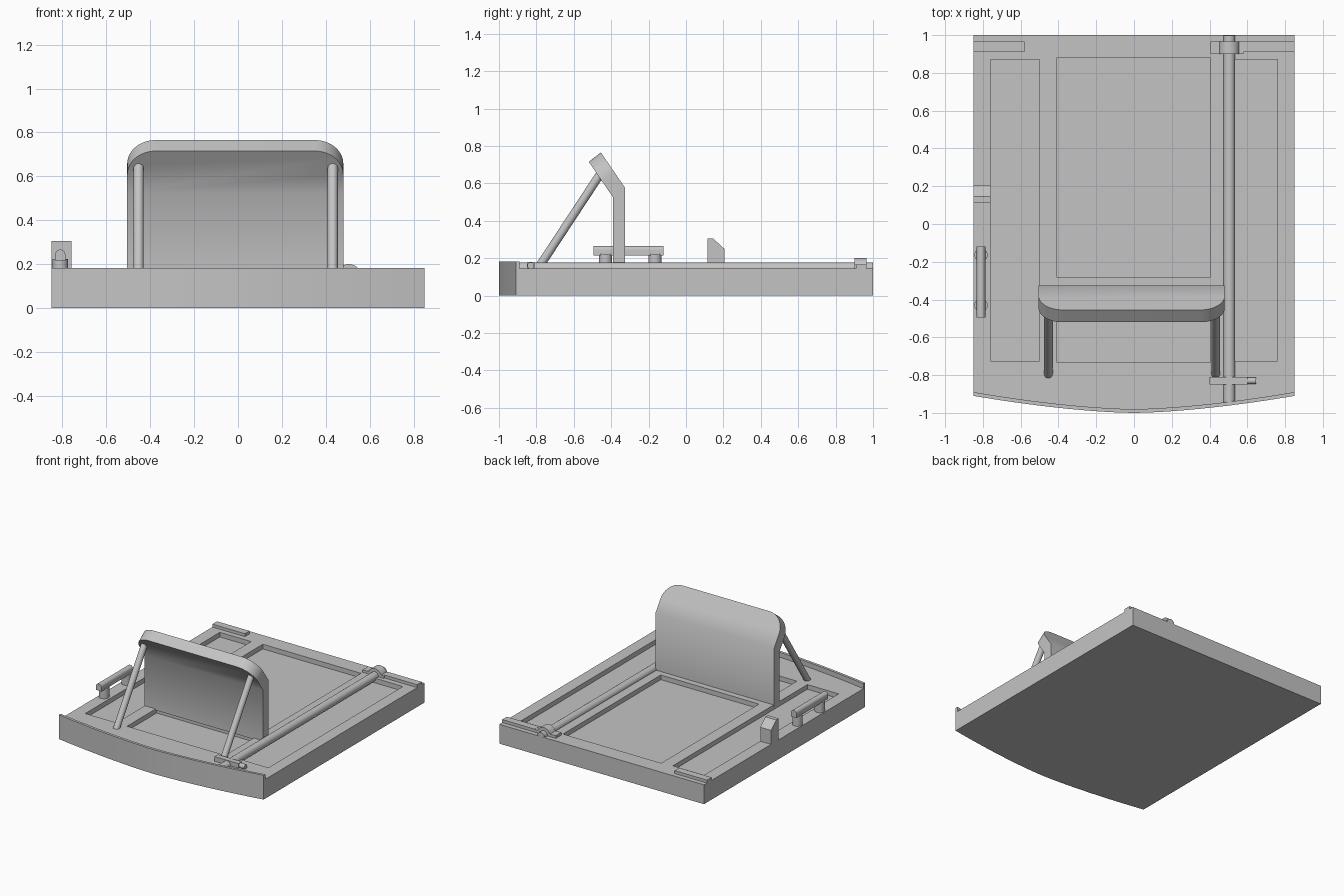
import bpy, bmesh, math
from mathutils import Vector

if "Cube" in bpy.data.objects:
    bpy.data.objects.remove(bpy.data.objects["Cube"], do_unlink=True)

grey = bpy.data.materials.new("plain_grey")
grey.use_nodes = True
colour = (0.55, 0.55, 0.55, 1)
grey.diffuse_color = colour
grey.node_tree.nodes["Principled BSDF"].inputs["Base Color"].default_value = colour

FLOOR = 0.145
PIPE_X = 0.505


def finish(name, bm, smooth=False):
    bmesh.ops.recalc_face_normals(bm, faces=bm.faces[:])
    mesh = bpy.data.meshes.new(name)
    bm.to_mesh(mesh)
    bm.free()
    mesh.materials.append(grey)
    ob = bpy.data.objects.new(name, mesh)
    bpy.context.collection.objects.link(ob)
    if smooth:
        bpy.ops.object.select_all(action="DESELECT")
        ob.select_set(True)
        bpy.context.view_layer.objects.active = ob
        bpy.ops.object.shade_smooth_by_angle(angle=math.radians(35))
    return ob


def prism(name, points, lo, hi, axis, smooth=False):
    """Extrude a 2D profile from lo to hi along the given axis."""
    place = {"x": lambda a, b, t: (t, a, b),
             "y": lambda a, b, t: (a, t, b),
             "z": lambda a, b, t: (a, b, t)}[axis]
    bm = bmesh.new()
    start = [bm.verts.new(place(a, b, lo)) for a, b in points]
    end = [bm.verts.new(place(a, b, hi)) for a, b in points]
    bm.faces.new(start)
    bm.faces.new(end)
    n = len(points)
    for i in range(n):
        j = (i + 1) % n
        bm.faces.new((start[i], start[j], end[j], end[i]))
    return finish(name, bm, smooth)


def box(name, x0, x1, y0, y1, z0, z1):
    return prism(name, [(x0, y0), (x1, y0), (x1, y1), (x0, y1)], z0, z1, "z")


def rod(name, a, b, radius, sides=24):
    a, b = Vector(a), Vector(b)
    bm = bmesh.new()
    bmesh.ops.create_cone(bm, cap_ends=True, segments=sides, radius1=radius,
                          radius2=radius, depth=(b - a).length)
    turn = (b - a).to_track_quat("Z", "Y").to_matrix().to_4x4()
    turn.translation = (a + b) / 2
    bm.transform(turn)
    return finish(name, bm, True)


def arc(cx, cz, r, start, stop, steps=10):
    angles = [math.radians(start + (stop - start) * i / steps) for i in range(steps + 1)]
    return [(cx + r * math.cos(t), cz + r * math.sin(t)) for t in angles]


# Deck with a bowed front edge
bow = []
for i in range(25):
    x = -0.85 + 1.7 * i / 24
    bow.append((x, -1 + 0.09 * abs(x / 0.85) ** 1.6))
deck = prism("deck", bow + [(0.85, 1), (-0.85, 1)], 0, FLOOR, "z", True)

# Recessed panels cut into the deck
panels = [(-0.76, -0.50, -0.725, 0.87), (0.50, 0.76, -0.725, 0.87),
          (-0.41, 0.405, -0.28, 0.88), (-0.41, 0.405, -0.73, -0.38)]
for x0, x1, y0, y1 in panels:
    cutter = box("panel_cutter", x0, x1, y0, y1, 0.11, 0.3)
    cutter.hide_render = True
    cut = deck.modifiers.new("recess", "BOOLEAN")
    cut.operation = "DIFFERENCE"
    cut.solver = "EXACT"
    cut.object = cutter
    bpy.context.view_layer.objects.active = deck
    bpy.ops.object.modifier_apply(modifier=cut.name)
    bpy.data.objects.remove(cutter, do_unlink=True)

# Raised lip along the bowed front
inner = [(x, y + 0.02) for x, y in reversed(bow)]
prism("front_lip", bow + inner, FLOOR, 0.182, "z", True)

# Bent backrest with rounded upper corners
MID, HALF, R = -0.0125, 0.4925, 0.13
SLOPE = Vector((0, -0.13, 0.19))
LENGTH = SLOPE.length
corner = [(HALF, 0)]
for i in range(13):
    t = math.pi / 2 * i / 12
    corner.append((HALF - R + R * math.cos(t), LENGTH - R + R * math.sin(t)))
outline = corner + [(-w, s) for w, s in reversed(corner)]
bm = bmesh.new()
rings = []
for y, z in ((-0.325, 0.575), (-0.39, 0.525)):
    foot = [bm.verts.new((MID + w, y, FLOOR - 0.01)) for w in (HALF, -HALF)]
    upper = [bm.verts.new(Vector((MID + w, y, z)) + SLOPE * (s / LENGTH)) for w, s in outline]
    bm.faces.new((foot[0], upper[0], upper[-1], foot[1]))
    bm.faces.new(upper)
    rings.append([foot[0]] + upper + [foot[1]])
back, front = rings
for i in range(len(back)):
    j = (i + 1) % len(back)
    bm.faces.new((back[i], back[j], front[j], front[i]))
finish("backrest", bm, True)

# Slanted props in front of the backrest
for side, x in (("right", -0.453), ("left", 0.432)):
    rod(side + "_prop", (x, -0.797, 0.135), (x, -0.455, 0.655), 0.023)

# Long pipe half sunk in the deck, with its clamps
rod("long_pipe", (PIPE_X, -0.945, FLOOR), (PIPE_X, 0.999, FLOOR), 0.031)
hump = [(PIPE_X + dx, FLOOR + dz) for dx, dz in arc(0, 0, 0.055, 20, 160)]
prism("rear_clamp", [(0.405, FLOOR), (0.58, FLOOR), (0.58, 0.165)] + hump
      + [(0.405, 0.165)], 0.90, 0.965, "y", True)
box("front_clamp", 0.40, 0.60, -0.85, -0.81, FLOOR, 0.18)
rod("front_clamp_end", (0.59, -0.83, 0.16), (0.645, -0.83, 0.16), 0.018)

# Flat strips at the rear corners
for side, x0, x1 in (("right", -0.85, -0.58), ("left", 0.58, 0.85)):
    box(side + "_rear_strip", x0, x1, 0.91, 0.965, FLOOR, 0.167)

# Side handle on two posts
for name, y in (("front", -0.43), ("rear", -0.165)):
    rod(name + "_handle_post", (-0.81, y, FLOOR), (-0.81, y, 0.222), 0.035)
grip = [(-0.833, 0.215), (-0.787, 0.215)] + arc(-0.81, 0.243, 0.023, 0, 180)
prism("handle_grip", grip, -0.495, -0.12, "y", True)

# Chamfered stop block
prism("stop_block", [(0.115, FLOOR), (0.115, 0.305), (0.145, 0.305),
                     (0.205, 0.25), (0.205, FLOOR)], -0.85, -0.76, "x")
